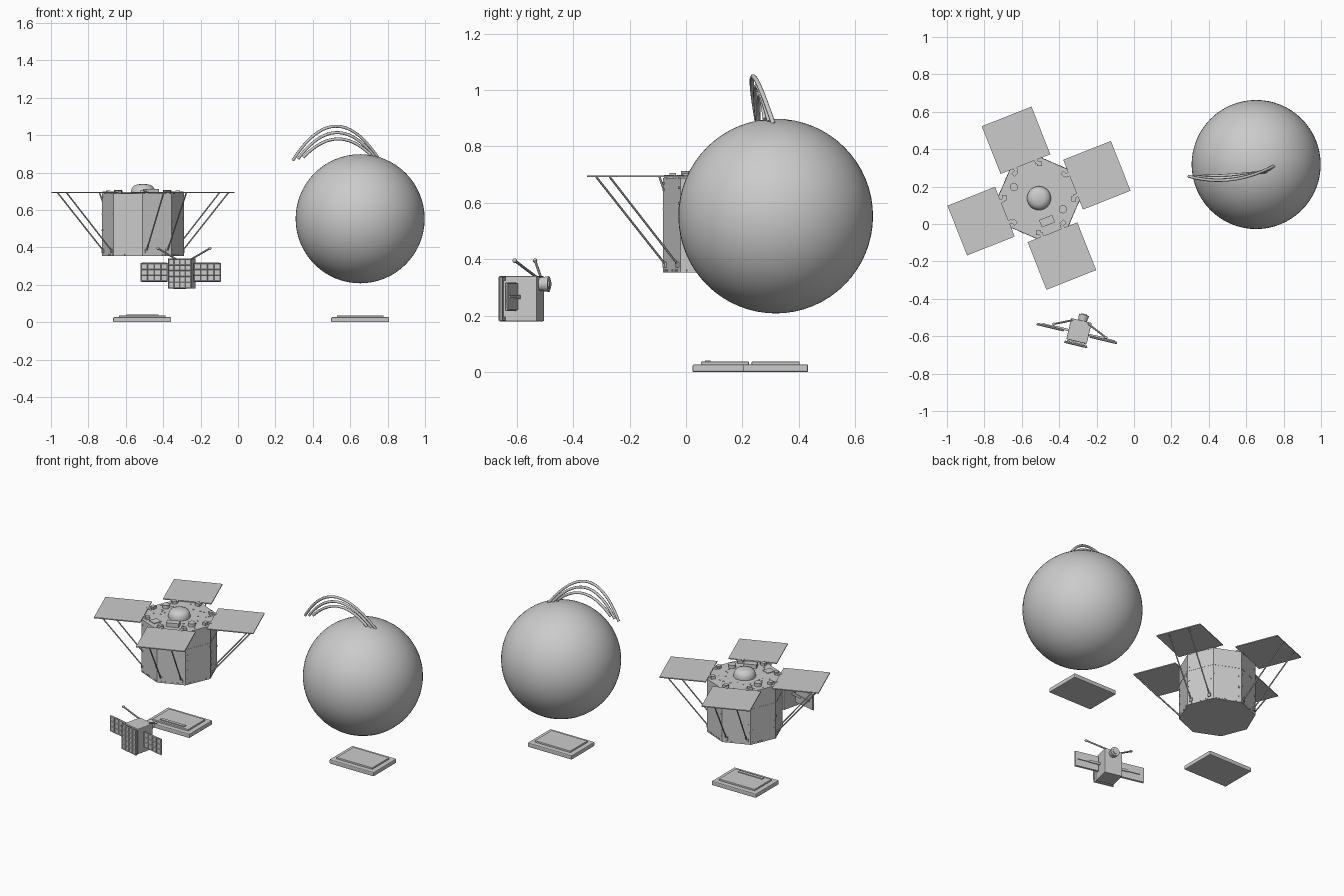
import bpy, bmesh, math, random
from mathutils import Matrix, Vector

cube = bpy.data.objects.get("Cube")
if cube:
    bpy.data.objects.remove(cube, do_unlink=True)

grey = bpy.data.materials.new("plain grey")
grey.use_nodes = True
grey.diffuse_color = (0.6, 0.6, 0.6, 1)
grey.node_tree.nodes["Principled BSDF"].inputs["Base Color"].default_value = grey.diffuse_color
random.seed(4)
T = Matrix.Translation


def finish(name, bm, matrix=Matrix(), smooth=False):
    mesh = bpy.data.meshes.new(name)
    bm.to_mesh(mesh)
    bm.free()
    mesh.materials.append(grey)
    for p in mesh.polygons:
        p.use_smooth = smooth
    ob = bpy.data.objects.new(name, mesh)
    ob.matrix_world = matrix
    bpy.context.collection.objects.link(ob)
    return ob


def box(name, size, matrix, bevel=0):
    bm = bmesh.new()
    bmesh.ops.create_cube(bm, size=1)
    bmesh.ops.scale(bm, vec=size, verts=bm.verts)
    ob = finish(name, bm, matrix)
    if bevel:
        mod = ob.modifiers.new("Bevel", "BEVEL")
        mod.width, mod.segments = bevel, 2
    return ob


def drum(name, r1, r2, depth, matrix, sides=24):
    bm = bmesh.new()
    bmesh.ops.create_cone(bm, cap_ends=True, segments=sides, radius1=r1, radius2=r2, depth=depth)
    return finish(name, bm, matrix)


def rod(name, a, b, r):
    a, b = Vector(a), Vector(b)
    turn = (b - a).to_track_quat("Z", "Y").to_matrix().to_4x4()
    return drum(name, r, r, (b - a).length, T((a + b) / 2) @ turn, 8)


def ball(name, centre, r, segments=16):
    bm = bmesh.new()
    bmesh.ops.create_uvsphere(bm, u_segments=segments, v_segments=segments // 2, radius=r)
    return finish(name, bm, T(centre), True)


# Display plinths with a raised inset plate
def plinth(name, x, y):
    box(name + "_base", (0.31, 0.23, 0.027), T((x, y, 0.0135)), 0.005)
    box(name + "_inset", (0.25, 0.17, 0.012), T((x, y, 0.031)), 0.002)


plinth("left_plinth", 0.653, 0.318)
plinth("right_plinth", -0.512, 0.138)
box("raised_strip", (0.17, 0.02, 0.008), T((-0.51, 0.077, 0.038)))

# Star globe and its three arching plumes
ball("globe", (0.653, 0.318, 0.553), 0.345, 64)
for i in range(3):
    curve = bpy.data.curves.new("plume", "CURVE")
    curve.dimensions = "3D"
    curve.bevel_depth, curve.bevel_resolution = 0.008, 2
    curve.use_fill_caps = True
    spline = curve.splines.new("POLY")
    spline.points.add(28)
    x0, x1 = 0.293 + 0.028 * i, 0.748 - 0.02 * i
    for k, p in enumerate(spline.points):
        t = k / 28
        z = 0.865 + 0.008 * i + 0.015 * t
        y = 0.255 + (0.055 - 0.015 * i) * t
        bump = 1 - (2 * t - 1) ** 2
        p.co = (x0 + (x1 - x0) * t, y - (0.045 - 0.02 * i) * bump,
                z + (0.175 - 0.042 * i) * bump, 1)
    curve.materials.append(grey)
    bpy.context.collection.objects.link(bpy.data.objects.new("plume", curve))

# Eight-sided spacecraft body
HUB = T((-0.508, 0.138, 0))
TILT = math.radians(21.6)
FACE = math.pi / 4
APOTHEM, DECK, BASE = 0.203, 0.688, 0.353


def polar(angle):
    return HUB @ Matrix.Rotation(TILT + angle, 4, "Z")


drum("spacecraft_body", 0.22, 0.22, DECK - BASE,
     polar(FACE / 2) @ T((0, 0, (DECK + BASE) / 2)), 8)

for i in range(8):
    side = polar(i * FACE)
    # Blanket seam and fasteners on each side
    box("blanket_seam", (0.003, 0.165, 0.004), side @ T((APOTHEM, 0, 0.578)))
    for k in range(6):
        height = random.uniform(BASE + 0.01, DECK - 0.01)
        box("edge_tape", (0.005, 0.012, 0.009), side @ T((APOTHEM, random.choice((-1, 1)) * 0.074, height)))
        box("lower_tape", (0.005, 0.01, 0.007), side @ T((APOTHEM, random.uniform(-0.07, 0.07), BASE + 0.008)))
    # Corner blocks and studs on the deck
    corner = polar((i + 0.5) * FACE)
    box("corner_block", (0.024, 0.028, 0.022), corner @ T((0.185, 0, DECK + 0.006)))
    for k in range(4):
        box("deck_stud", (0.008, 0.006, 0.005),
            side @ T((random.uniform(0.09, 0.185), random.uniform(-0.06, 0.06), DECK)))

# Deck instruments
box("deck_box", (0.075, 0.042, 0.03), HUB @ T((0.043, -0.123, DECK + 0.01)) @ Matrix.Rotation(TILT, 4, "Z"))
box("deck_plate", (0.05, 0.05, 0.008), HUB @ T((-0.075, -0.134, DECK)) @ Matrix.Rotation(-TILT, 4, "Z"))
for x, y in ((-0.134, 0.059), (0.128, -0.059)):
    drum("deck_canister", 0.022, 0.022, 0.03, HUB @ T((x, y, DECK + 0.005)))

# Domed capsule, turned from a profile
bm = bmesh.new()
profile = [(0.064, 0), (0.064, 0.012), (0.06, 0.028), (0.05, 0.042), (0.03, 0.05), (0, 0.052)]
verts = [bm.verts.new((r, 0, z)) for r, z in profile]
edges = [bm.edges.new(pair) for pair in zip(verts, verts[1:])]
bmesh.ops.spin(bm, geom=verts + edges, cent=(0, 0, 0), axis=(0, 0, 1), angle=math.tau, steps=32)
bmesh.ops.remove_doubles(bm, verts=bm.verts, dist=0.0005)
bmesh.ops.recalc_face_normals(bm, faces=bm.faces)
finish("capsule_dome", bm, HUB @ T((0, 0, DECK - 0.001)), True)

# Four flat panels, each held by two struts
for i in range(4):
    side = polar(i * math.pi / 2)
    box("solar_panel", (0.274, 0.286, 0.006), side @ T((0.333, 0, 0.694)))
    for s in (-1, 1):
        rod("panel_strut", side @ Vector((0.465, s * 0.065, 0.692)),
            side @ Vector((0.202, s * 0.06, 0.38)), 0.004)
        box("strut_foot", (0.012, 0.02, 0.02), side @ T((0.204, s * 0.06, 0.38)))
        box("panel_hinge", (0.03, 0.02, 0.014), side @ T((0.19, s * 0.06, DECK + 0.004)))

# Small satellite: local x is its wing line, local -y its front
SAT = T((-0.294, -0.572, 0.26)) @ Matrix.Rotation(math.radians(-13.4), 4, "Z")
UPRIGHT = Matrix.Rotation(math.pi / 2, 4, "X")


def cell_panel(name, width, height, cols, rows, place):
    bm = bmesh.new()
    bmesh.ops.create_grid(bm, x_segments=cols, y_segments=rows, size=0.5)
    bmesh.ops.scale(bm, vec=(width, height, 1), verts=bm.verts)
    bmesh.ops.inset_individual(bm, faces=bm.faces[:], thickness=0.0035, depth=-0.004)
    ob = finish(name, bm, SAT @ place @ UPRIGHT)
    ob.modifiers.new("Solidify", "SOLIDIFY").thickness = 0.006
    box(name + "_back", (width, 0.008, height), SAT @ place @ T((0, 0.009, 0)))


box("satellite_body", (0.112, 0.115, 0.16), SAT, 0.003)
box("front_panel_mount", (0.1, 0.012, 0.13), SAT @ T((0, -0.06, 0)))
cell_panel("front_cells", 0.122, 0.155, 4, 5, T((0, -0.08, 0)))
for s in (-1, 1):
    cell_panel("wing_cells", 0.145, 0.095, 4, 3, T((s * 0.146 - 0.008, -0.022, 0.007)))
    box("wing_arm", (0.08, 0.012, 0.014), SAT @ T((s * 0.085, -0.008, 0.007)))
    box("wing_rib", (0.09, 0.008, 0.008), SAT @ T((s * 0.155, -0.008, 0.007)))

# Rear horn and the two whip aerials
drum("rear_horn", 0.022, 0.028, 0.045, SAT @ T((0.006, 0.068, 0.052)) @ Matrix.Rotation(-math.pi / 2, 4, "X"))
drum("horn_hub", 0.016, 0.016, 0.05, SAT @ T((0.006, 0.07, 0.052)) @ UPRIGHT, 16)
for a, b in (((-0.25, -0.53, 0.337), (-0.15, -0.607, 0.395)),
             ((-0.328, -0.514, 0.335), (-0.428, -0.535, 0.395))):
    rod("aerial", a, b, 0.005)
    ball("aerial_tip", b, 0.008)
